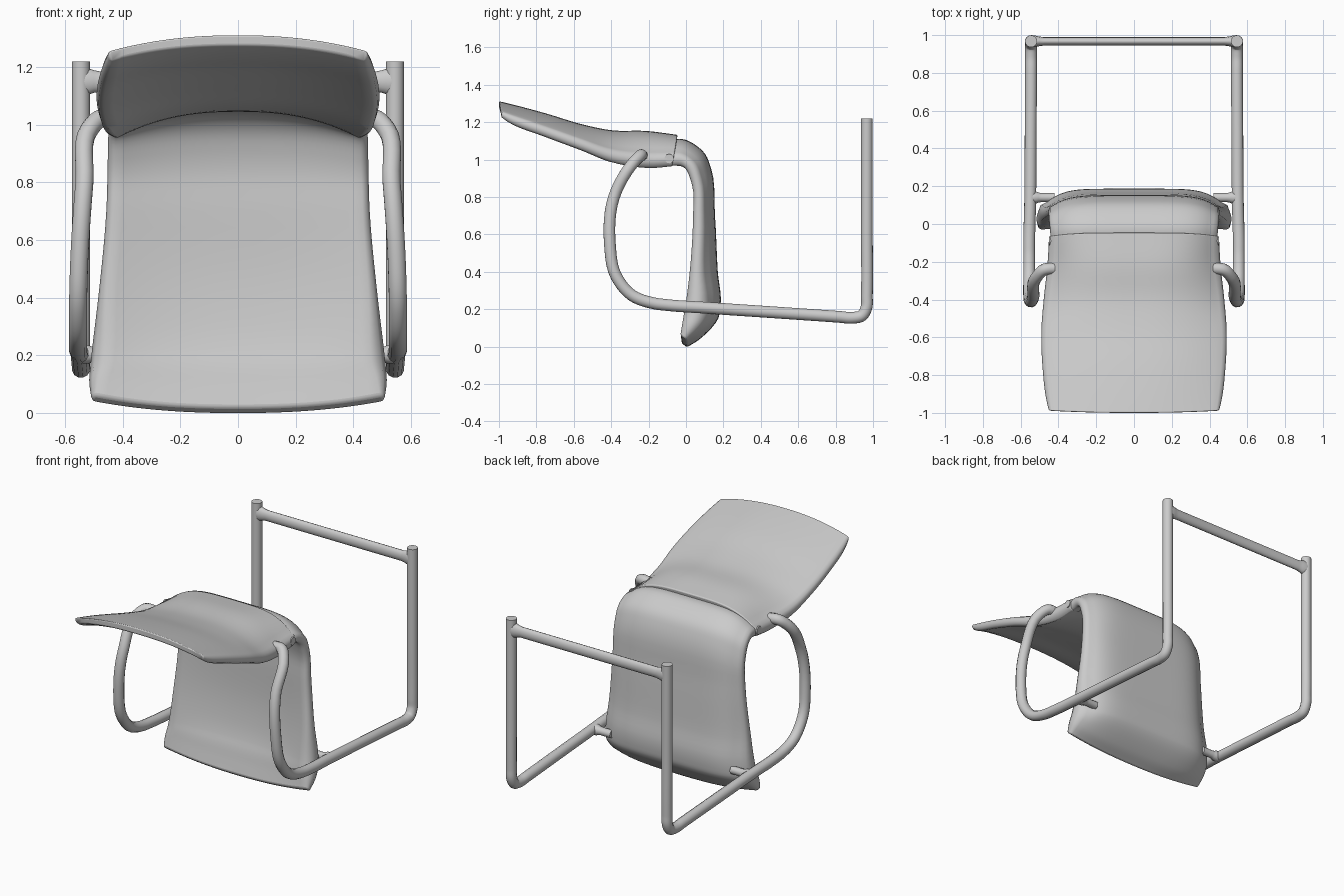
import bpy, bmesh, math
from mathutils import Vector

if "Cube" in bpy.data.objects:
    bpy.data.objects.remove(bpy.data.objects["Cube"])


def finish(ob, angle=40):
    bpy.ops.object.select_all(action='DESELECT')
    ob.select_set(True)
    bpy.context.view_layer.objects.active = ob
    if ob.type == 'CURVE':
        bpy.ops.object.convert(target='MESH')
        ob = bpy.context.object
    bpy.ops.object.shade_smooth_by_angle(angle=math.radians(angle))
    return ob


def spline(points, steps):
    """Smooth path through points of any dimension, spaced by chord length."""
    pts = [Vector(p) for p in points]
    t = [0.0]
    for a, b in zip(pts, pts[1:]):
        t.append(t[-1] + (b - a).length)
    n = len(pts)
    slope = [(pts[i + 1] - pts[i]) / (t[i + 1] - t[i]) for i in range(n - 1)]
    tan = [slope[0]]
    for i in range(1, n - 1):
        h0, h1 = t[i] - t[i - 1], t[i + 1] - t[i]
        tan.append((slope[i - 1] * h1 + slope[i] * h0) / (h0 + h1))
    tan.append(slope[-1])
    out = []
    for i in range(n - 1):
        h = t[i + 1] - t[i]
        for k in range(steps):
            s = k / steps
            out.append(pts[i] * (2*s**3 - 3*s**2 + 1) + tan[i] * (h * (s**3 - 2*s**2 + s))
                       + pts[i + 1] * (3*s**2 - 2*s**3) + tan[i + 1] * (h * (s**3 - s**2)))
    return out + [pts[-1]]


def tube(name, points, radius, steps=6, radii=None):
    cu = bpy.data.curves.new(name, 'CURVE')
    cu.dimensions = '3D'
    cu.bevel_depth = radius
    cu.bevel_resolution = 4
    cu.use_fill_caps = True
    path = spline(points, steps) if steps > 1 else [Vector(p) for p in points]
    sp = cu.splines.new('POLY')
    sp.points.add(len(path) - 1)
    for i, p in enumerate(path):
        sp.points[i].co = (*p, 1)
        sp.points[i].radius = radii[i] if radii else 1
    ob = bpy.data.objects.new(name, cu)
    bpy.context.collection.objects.link(ob)
    return finish(ob)


def shell(name, stations, powers, half=14, edge=4):
    """Loft a dished panel. Station: half width, then (y, z) of the outer
    centre, outer rim, inner centre and inner rim. Powers: sideways falloff
    of the outer face, one per station."""
    bm = bmesh.new()
    rings = []
    cols = [i / half for i in range(-half, half + 1)]
    for i, st in enumerate(spline(stations, 5)):
        k0 = min(i // 5, len(powers) - 2)
        f = i / 5 - k0
        power = powers[k0] * (1 - f) + powers[k0 + 1] * f
        w = st[0]
        oc, oe, ic, ie = (Vector((st[k], st[k + 1])) for k in (1, 3, 5, 7))
        r = (oe - ie).length / 2 * 0.8
        mid = (oe + ie) / 2

        def row(c, e, p):
            return [((w - r) * u, *c.lerp(e, abs(u) ** p)) for u in cols]

        def rim(sign, a):
            res = []
            for k in range(1, edge):
                ang = math.pi * k / edge
                q = mid + (a - mid) * math.cos(ang)
                res.append((sign * (w - r + r * math.sin(ang)), *q))
            return res
        ring = row(oc, oe, power) + rim(1, oe) + row(ic, ie, 2.4)[::-1] + rim(-1, ie)
        rings.append([bm.verts.new(p) for p in ring])
    n = len(rings[0])
    for a, b in zip(rings, rings[1:]):
        for i in range(n):
            bm.faces.new((a[i], a[(i + 1) % n], b[(i + 1) % n], b[i]))
    # end caps as strips between the outer and inner rows
    m = len(cols)
    for ring in (rings[0], rings[-1]):
        for i in range(m - 1):
            j = 2 * m + edge - 2 - i
            bm.faces.new((ring[i], ring[i + 1], ring[j - 1], ring[j]))
        bm.faces.new(ring[m - 1:m + edge])
        bm.faces.new(ring[2 * m + edge - 2:] + [ring[0]])
    bmesh.ops.recalc_face_normals(bm, faces=bm.faces)
    me = bpy.data.meshes.new(name)
    bm.to_mesh(me)
    bm.free()
    ob = bpy.data.objects.new(name, me)
    bpy.context.collection.objects.link(ob)
    bev = ob.modifiers.new("soft_ends", 'BEVEL')
    bev.width = 0.01
    bev.segments = 3
    bev.angle_limit = math.radians(50)
    return finish(ob, 50)


# Upper panel, running forward from the bend
shell("upper_panel", [
    (.450, -1.0, 1.312, -.99, 1.26, -1.0, 1.275, -.985, 1.225),
    (.460, -.95, 1.30, -.95, 1.247, -.95, 1.25, -.95, 1.20),
    (.485, -.75, 1.247, -.75, 1.18, -.75, 1.19, -.75, 1.12),
    (.490, -.55, 1.187, -.55, 1.11, -.55, 1.12, -.55, 1.045),
    (.478, -.40, 1.157, -.40, 1.06, -.40, 1.07, -.40, .985),
    (.457, -.20, 1.152, -.20, 1.04, -.20, 1.045, -.20, .953),
    (.450, -.045, 1.132, -.06, 1.04, -.06, 1.05, -.075, .962)],
    [2.2, 2.2, 2.4, 2.6, 3, 3.5, 4])

# Lower panel, bending down from the joint and curling at its lip
shell("lower_panel", [
    (.440, -.09, 1.108, -.10, 1.035, -.10, 1.05, -.10, .962),
    (.445, 0, 1.105, -.02, 1.035, -.02, 1.03, -.03, .965),
    (.450, .09, 1.045, .05, .985, .03, .98, .005, .94),
    (.452, .135, .95, .085, .90, .06, .89, .033, .86),
    (.457, .155, .70, .10, .70, .065, .70, .038, .70),
    (.485, .17, .40, .10, .40, .055, .40, .02, .40),
    (.507, .184, .21, .118, .21, .025, .22, -.003, .22),
    (.512, .172, .15, .11, .155, .01, .17, -.01, .18),
    (.516, .08, .045, .06, .085, -.008, .09, -.02, .12),
    (.508, .005, -.004, 0, .035, -.025, .02, -.03, .06)],
    [5, 5, 5, 5, 6, 6, 6, 6, 4, 2.2])

for s, side in ((1, "right"), (-1, "left")):
    # Bent tube: arm loop, long runner, corner and upright
    pts = [(.42, -.235, 1.02), (.475, -.242, 1.022), (.515, -.28, .985),
           (.533, -.385, .80), (.55, -.407, .55), (.555, -.375, .38),
           (.555, -.29, .275), (.555, -.17, .231), (.555, -.10, .222), (.55, .10, .208),
           (.547, .50, .181), (.545, .82, .159), (.545, .89, .154), (.545, .94, .165),
           (.545, .965, .21), (.545, .967, .27), (.545, .967, .60), (.545, .967, 1.22)]
    tube("frame_tube_" + side, [(s * x, y, z) for x, y, z in pts], .032)
    # Stub joining the runner to the lower panel, flared at the tube
    tube("panel_mount_" + side,
         [(s * x, .14, .203) for x in (.42, .49, .505, .52, .54)],
         .024, 1, [1, 1, 1.1, 1.35, 1.35])
    # Small pin at the joint of the two panels
    tube("joint_pin_" + side, [(s * .36, -.09, 1.005), (s * .45, -.09, 1.005)], .025, 1)

# Cross bar between the uprights, oval and flared at both ends
bar = tube("cross_bar", [(x, .967, 0) for x in (-.54, -.52, -.50, -.475, .475, .50, .52, .54)],
           .022, 1, [1.35, 1.35, 1.15, 1, 1, 1.15, 1.35, 1.35])
bar.scale.z = 1.55
bar.location.z = 1.15
